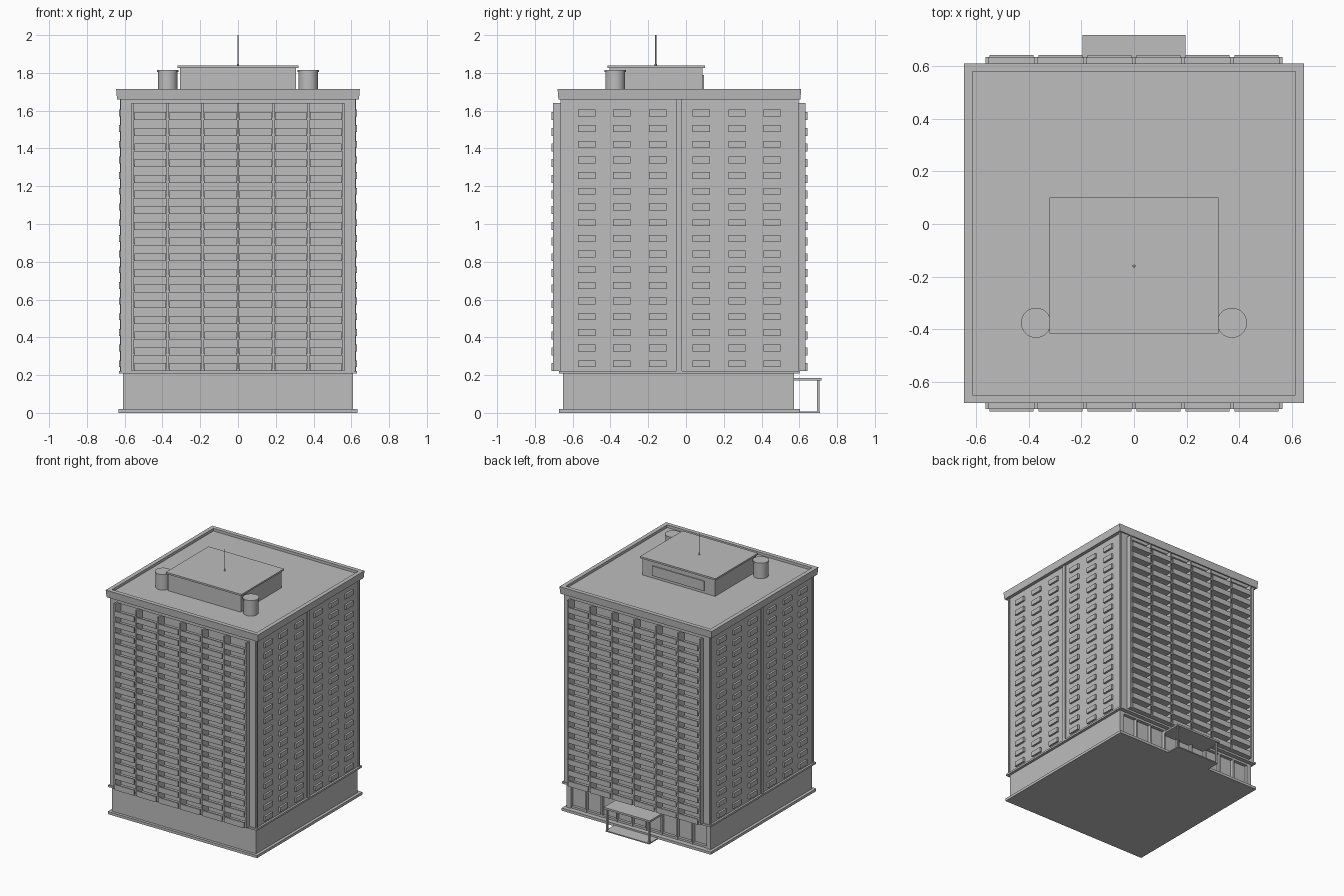
import bpy
import bmesh
from mathutils import Matrix, Vector

if "Cube" in bpy.data.objects:
    bpy.data.objects.remove(bpy.data.objects["Cube"], do_unlink=True)

grey = bpy.data.materials.new("concrete grey")
grey.use_nodes = True
COLOR = (0.51, 0.51, 0.51, 1)
grey.diffuse_color = COLOR
grey.node_tree.nodes["Principled BSDF"].inputs["Base Color"].default_value = COLOR

CY = -0.035           # centre of the tower in y
FLOORS = 17
PITCH = 0.083
FIRST = 0.222         # height of the lowest balcony
FINS = [-0.558 + i * 0.186 for i in range(7)]


def make(name, bm):
    mesh = bpy.data.meshes.new(name)
    bm.to_mesh(mesh)
    bm.free()
    mesh.materials.append(grey)
    obj = bpy.data.objects.new(name, mesh)
    bpy.context.collection.objects.link(obj)
    return obj


def add_box(bm, x, y, z):
    """Add a box given its (low, high) range on each axis."""
    spans = [sorted(r) for r in (x, y, z)]
    size = [b - a for a, b in spans]
    mid = Vector([(a + b) / 2 for a, b in spans])
    m = Matrix.Translation(mid) @ Matrix.Diagonal((*size, 1))
    return bmesh.ops.create_cube(bm, size=1, matrix=m)["verts"]


def boxes(name, *ranges):
    bm = bmesh.new()
    for r in ranges:
        add_box(bm, *r)
    return make(name, bm)


def cylinder(name, x, y, parts, sides=32):
    """Stack of (radius, low, high) cylinders on one axis."""
    bm = bmesh.new()
    for r, z0, z1 in parts:
        bmesh.ops.create_cone(bm, cap_ends=True, segments=sides, radius1=r, radius2=r,
                              depth=z1 - z0, matrix=Matrix.Translation((x, y, (z0 + z1) / 2)))
    obj = make(name, bm)
    bpy.ops.object.select_all(action='DESELECT')
    obj.select_set(True)
    bpy.context.view_layer.objects.active = obj
    bpy.ops.object.shade_smooth_by_angle()
    return obj


def sym(half, centre=0):
    return (centre - half, centre + half)


# Base, podium and tower core
boxes("base_slab", (sym(0.632), sym(0.638, CY), (0, 0.02)))
boxes("podium", (sym(0.61), (-0.652, 0.545), (0.02, 0.21)))
boxes("podium_cornice", (sym(0.63), sym(0.637, CY), (0.208, 0.222)))
boxes("tower_core", (sym(0.615), sym(0.595, CY), (0.222, 1.67)))

# Corner piers and the top beam that frame the recessed balcony bays
piers = []
for side in (-1, 1):
    wall, inner = CY + side * 0.63, CY + side * 0.59
    for s in (-1, 1):
        piers.append(((s * 0.558, s * 0.615), (inner, wall), (0.222, 1.67)))
    piers.append((sym(0.57), (inner, wall), (1.635, 1.67)))
boxes("corner_piers", *piers)

# Central strip and window panels on the two side walls
strips, panels = [], []
for s in (-1, 1):
    strips.append(((s * 0.61, s * 0.625), sym(0.014, CY), (0.222, 1.67)))
    for end in (-1, 1):
        strips.append(((s * 0.6, s * 0.622), sym(0.008, CY + end * 0.617), (0.222, 1.67)))
    for floor in range(FLOORS):
        z = FIRST + 0.02 + floor * PITCH
        for off in (0.115, 0.305, 0.49):
            for end in (-1, 1):
                panels.append(((s * 0.61, s * 0.63), sym(0.046, CY + end * off), (z, z + 0.036)))
boxes("side_strips", *strips)
boxes("side_window_panels", *panels)

# Balconies and vertical fins, front and back
for label, side in (("front", -1), ("back", 1)):
    def out(d):
        return CY + side * d

    boxes(label + "_fins",
          *[(sym(0.006, x), (out(0.59), out(0.668)), (0.222, 1.64)) for x in FINS])
    slabs, rails = [], []
    for floor in range(FLOORS):
        z = FIRST + floor * PITCH
        slabs.append((sym(0.558), (out(0.59), out(0.668)), (z, z + 0.01)))
        for a, b in zip(FINS, FINS[1:]):
            rails.append(((a + 0.009, b - 0.009), (out(0.666), out(0.677)), (z, z + 0.042)))
    boxes(label + "_balcony_slabs", *slabs)
    boxes(label + "_balcony_rails", *rails)

# Back lobby wall: mullions, sill and end piers
lobby = [(sym(0.61), (0.54, 0.565), (0.02, 0.035)), (sym(0.61), (0.54, 0.57), (0.192, 0.21))]
for s in (-1, 1):
    lobby.append(((s * 0.575, s * 0.61), (0.54, 0.572), (0.02, 0.21)))
    for x in (0.06, 0.19, 0.32, 0.45):
        lobby.append((sym(0.006, s * x), (0.54, 0.57), (0.02, 0.21)))
boxes("lobby_frames", *lobby)

# Entrance canopy on thin posts over a paved pad
boxes("entrance_pad", (sym(0.185), (0.55, 0.71), (0, 0.008)))
boxes("entrance_canopy", (sym(0.195), (0.54, 0.717), (0.172, 0.186)))
boxes("canopy_posts", *[(sym(0.006, s * 0.178), sym(0.006, 0.7), (0, 0.175)) for s in (-1, 1)])

# Flared parapet with a recessed roof floor
bm = bmesh.new()
for v in add_box(bm, sym(0.645), sym(0.645, CY), (1.66, 1.715)):
    if v.co.z < 1.69:
        v.co.x *= 0.993
        v.co.y = CY + (v.co.y - CY) * 0.993
bm.faces.ensure_lookup_table()
top = [f for f in bm.faces if f.calc_center_median().z > 1.71]
bmesh.ops.inset_region(bm, faces=top, thickness=0.045)
floor_verts = list(bmesh.ops.extrude_face_region(bm, geom=top)["geom"])
bmesh.ops.delete(bm, geom=top, context='FACES')
bmesh.ops.translate(bm, vec=(0, 0, -0.02),
                    verts=[v for v in floor_verts if isinstance(v, bmesh.types.BMVert)])
bmesh.ops.recalc_face_normals(bm, faces=bm.faces)
make("roof_parapet", bm)

# Rooftop plant room, tanks and mast
boxes("plant_room", (sym(0.308), (-0.405, 0.088), (1.69, 1.827)))
boxes("plant_room_roof", (sym(0.32), (-0.415, 0.1), (1.825, 1.838)))
boxes("plant_room_louvre", (sym(0.22), (0.08, 0.096), (1.715, 1.79)))
for label, s in (("left", 1), ("right", -1)):
    cylinder(label + "_water_tank", s * 0.372, -0.375,
             [(0.052, 1.69, 1.807), (0.057, 1.805, 1.816)])
cylinder("roof_mast", 0, -0.16, [(0.003, 1.83, 2.0), (0.006, 1.836, 1.846)], 12)
